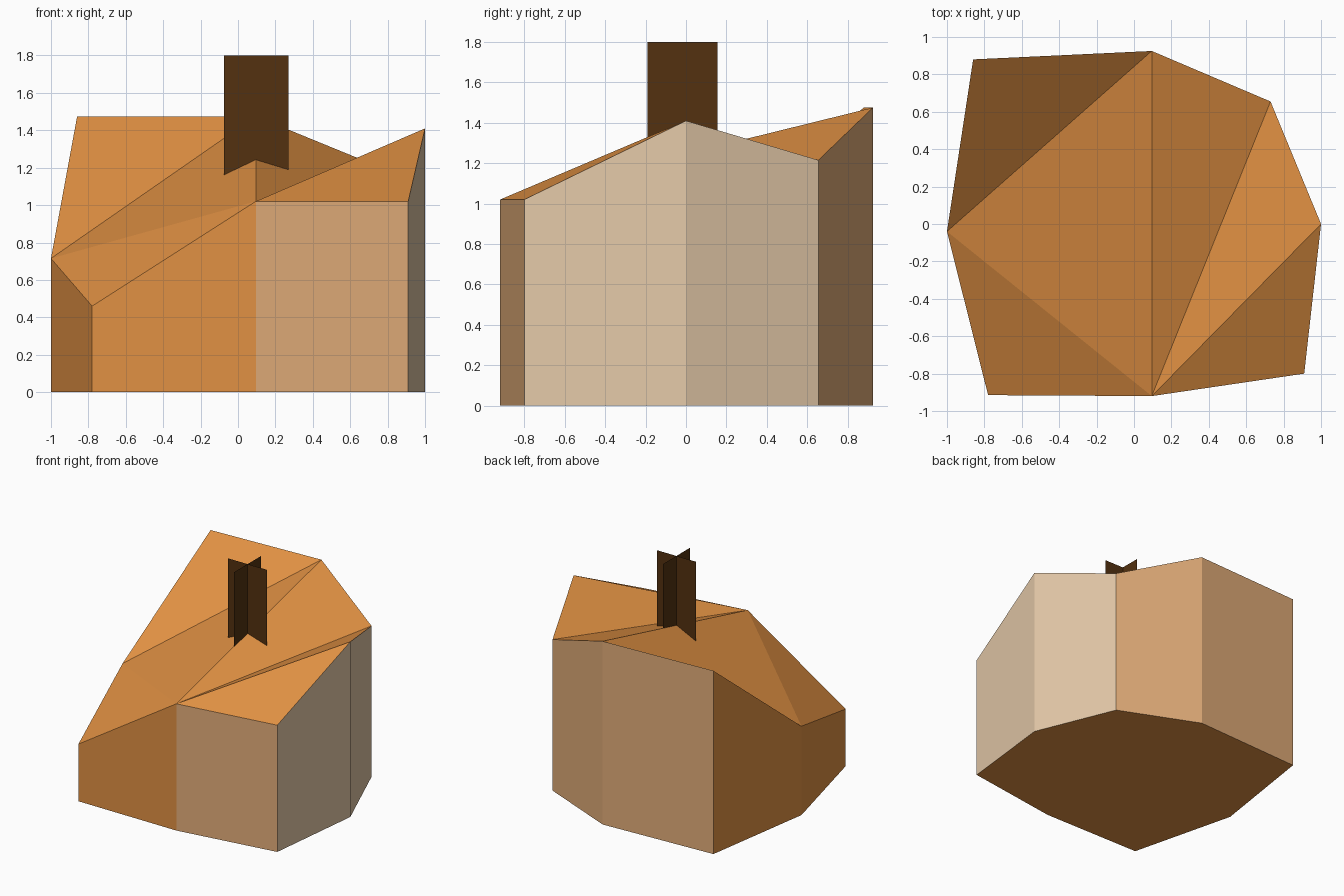
import bpy, bmesh

if "Cube" in bpy.data.objects:
    bpy.data.objects.remove(bpy.data.objects["Cube"])


def material(name, rgb):
    """Flat colour from 0-255 sRGB values."""
    lin = [((c / 255 + 0.055) / 1.055) ** 2.4 if c > 10 else c / 3294 for c in rgb]
    m = bpy.data.materials.new(name)
    m.diffuse_color = (*lin, 1)
    m.use_nodes = True
    m.node_tree.nodes["Principled BSDF"].inputs["Base Color"].default_value = m.diffuse_color
    return m


def finish(bm, name, mats):
    mesh = bpy.data.meshes.new(name)
    bm.to_mesh(mesh)
    bm.free()
    for m in mats:
        mesh.materials.append(m)
    ob = bpy.data.objects.new(name, mesh)
    bpy.context.collection.objects.link(ob)


orange = material("orange rind", (225, 145, 67))
tan = material("tan side", (226, 173, 121))
beige = material("pale beige side", (228, 201, 168))
brown = material("dark brown stem", (83, 49, 16))

# Faceted body: outline clockwise from above (x, y, top height, wall material to next corner)
corners = [
    (-0.86, 0.88, 1.475, 1), (0.095, 0.925, 1.475, 1),
    (0.73, 0.655, 1.215, 2), (1.0, 0.0, 1.41, 2),
    (0.91, -0.80, 1.02, 1), (0.095, -0.92, 1.02, 0),
    (-0.78, -0.915, 0.46, 0), (-1.0, -0.04, 0.715, 0),
]
bm = bmesh.new()
low = [bm.verts.new((x, y, 0)) for x, y, z, m in corners]
top = [bm.verts.new((x, y, z)) for x, y, z, m in corners]
bm.faces.new(low)
for i, c in enumerate(corners):
    j = (i + 1) % len(corners)
    bm.faces.new((low[i], top[i], top[j], low[j])).material_index = c[3]
# Folded roof
for tri in ((0, 7, 1), (7, 5, 1), (7, 6, 5), (1, 5, 2), (2, 5, 3), (3, 5, 4)):
    bm.faces.new([top[k] for k in tri])
bmesh.ops.recalc_face_normals(bm, faces=bm.faces)
finish(bm, "body", [orange, tan, beige])

# Stem: two crossed upright plates
cx, cy, r = 0.0975, -0.0175, 0.1725
bm = bmesh.new()
for dx, dy in ((r, 0), (0, r)):
    bm.faces.new([bm.verts.new((cx + s * dx, cy + s * dy, z))
                  for s, z in ((-1, 1.1), (1, 1.1), (1, 1.8), (-1, 1.8))])
finish(bm, "stem", [brown])
